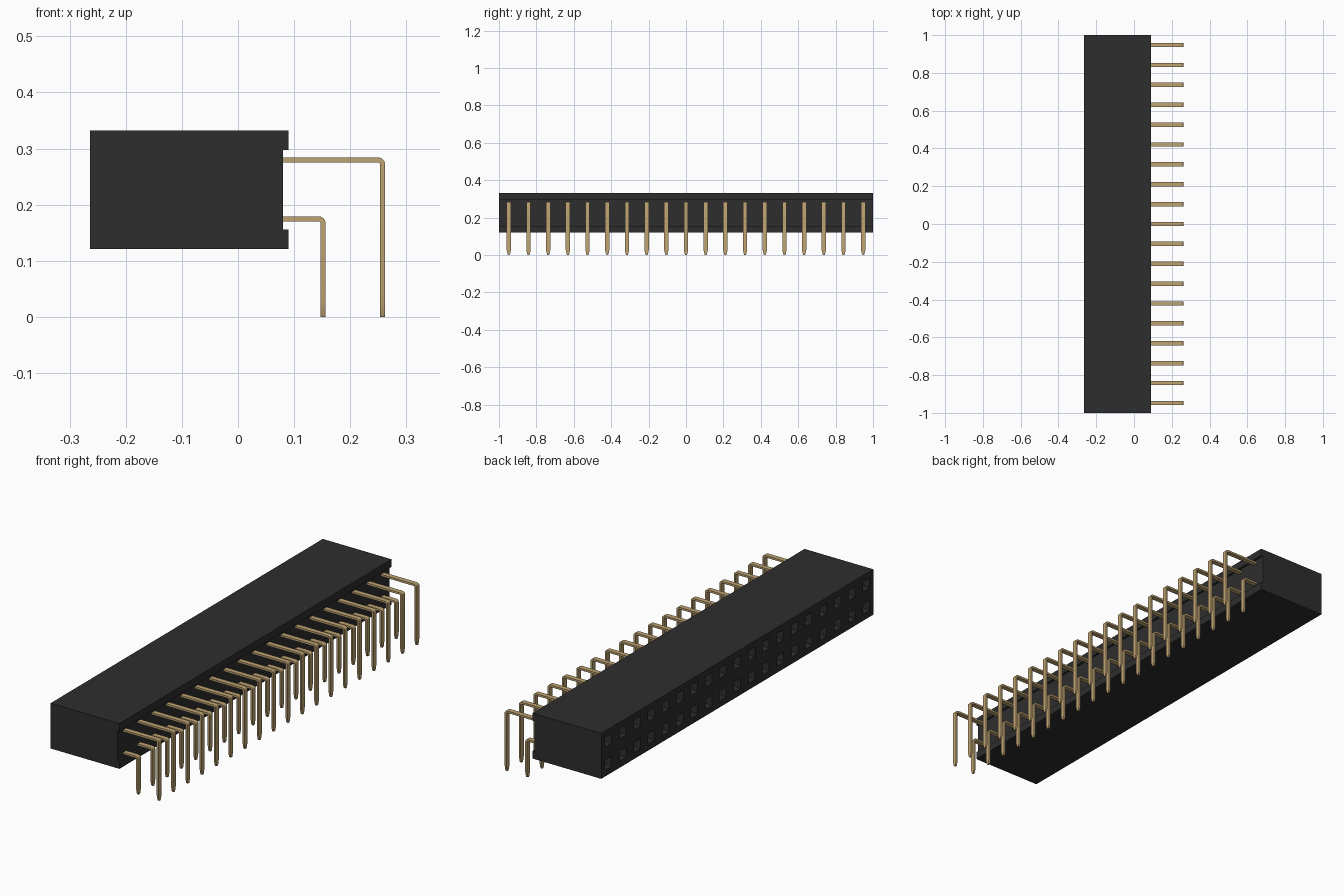
import bpy, bmesh, math
from mathutils import Vector

cube = bpy.data.objects.get("Cube")
if cube:
    bpy.data.objects.remove(cube, do_unlink=True)

COUNT = 19
PITCH = 2 / COUNT
FIRST_Y = -1 + PITCH / 2
ROWS = {"upper": (0.284, 0.262), "lower": (0.179, 0.156)}  # top z, outer x
THICK = 0.009


def make_material(name, rgb):
    mat = bpy.data.materials.new(name)
    mat.use_nodes = True
    color = (*rgb, 1)
    mat.diffuse_color = color
    mat.node_tree.nodes["Principled BSDF"].inputs["Base Color"].default_value = color
    return mat


def add_object(name, bm, mat):
    bmesh.ops.recalc_face_normals(bm, faces=bm.faces)
    mesh = bpy.data.meshes.new(name)
    bm.to_mesh(mesh)
    bm.free()
    mesh.materials.append(mat)
    obj = bpy.data.objects.new(name, mesh)
    bpy.context.collection.objects.link(obj)
    return obj


black = make_material("black plastic", (0.027, 0.027, 0.027))
gold = make_material("gold metal", (0.52, 0.37, 0.17))

# Housing: profile with a shallow channel along its pin side
left, right, channel, low, high = -0.264, 0.09, 0.08, 0.121, 0.332
profile = [(left, low), (right, low), (right, 0.156), (channel, 0.156),
           (channel, 0.297), (right, 0.297), (right, high), (left, high)]
bm = bmesh.new()
base = bm.faces.new([bm.verts.new((x, -1, z)) for x, z in profile])
grown = bmesh.ops.extrude_face_region(bm, geom=[base])["geom"]
for v in grown:
    if isinstance(v, bmesh.types.BMVert):
        v.co.y = 1
bmesh.ops.recalc_face_normals(bm, faces=bm.faces)


def socket_faces():
    return [f for f in bm.faces if all(abs(v.co.x - left) < 1e-5 for v in f.verts)]


def cut(point, normal):
    faces = socket_faces()
    geom = list({g for f in faces for g in (*f.verts, *f.edges, f)})
    bmesh.ops.bisect_plane(bm, geom=geom, plane_co=point, plane_no=normal, dist=1e-6)


# Sockets: grid cuts on the mating side, then a funnel and a shaft in each square
HALF = 0.024
ys = [FIRST_Y + i * PITCH for i in range(COUNT)]
zs = [top - THICK / 2 for top, _ in ROWS.values()]
for z in zs:
    for s in (-HALF, HALF):
        cut((left, 0, z + s), (0, 0, 1))
for y in ys:
    for s in (-HALF, HALF):
        cut((left, y + s, 0), (0, 1, 0))


def is_socket(face):
    c = face.calc_center_median()
    return min(abs(c.y - y) for y in ys) < 0.005 and min(abs(c.z - z) for z in zs) < 0.005


holes = [f for f in socket_faces() if is_socket(f)]
bmesh.ops.inset_individual(bm, faces=holes, thickness=0.011, depth=-0.015)
bmesh.ops.inset_individual(bm, faces=holes, thickness=0.0005, depth=-0.12)
add_object("housing", bm, black)


# Pins: flat strip swept through a right-angle bend to a tapered tip
def make_pin_row(name, top, outer):
    radius, half = 0.012, 0.0115
    cx, cz = outer - radius, top - radius
    sections = [((0.07, top), (0.07, top - THICK), half)]
    for i in range(7):
        a = math.radians(90 - 15 * i)
        c, s = math.cos(a), math.sin(a)
        r = radius - THICK
        sections.append(((cx + radius * c, cz + radius * s), (cx + r * c, cz + r * s), half))
    for z, w in ((0.026, half), (0.006, half * 0.6), (0, half * 0.4)):
        sections.append(((outer, z), (outer - THICK, z), w))

    bm = bmesh.new()
    rings = []
    for (ox, oz), (ix, iz), w in sections:
        corners = [(ox, -w, oz), (ox, w, oz), (ix, w, iz), (ix, -w, iz)]
        rings.append([bm.verts.new(Vector(c)) for c in corners])
    for a, b in zip(rings, rings[1:]):
        for i in range(4):
            j = (i + 1) % 4
            bm.faces.new((a[i], a[j], b[j], b[i]))
    bm.faces.new(rings[0])
    bm.faces.new(rings[-1])
    row = add_object(name, bm, gold)
    row.location.y = FIRST_Y
    array = row.modifiers.new("row", "ARRAY")
    array.count = COUNT
    array.use_relative_offset = False
    array.use_constant_offset = True
    array.constant_offset_displace = (0, PITCH, 0)
    bpy.ops.object.select_all(action="DESELECT")
    row.select_set(True)
    bpy.context.view_layer.objects.active = row
    bpy.ops.object.shade_smooth_by_angle(angle=math.radians(30))


for label, (top, outer) in ROWS.items():
    make_pin_row(label + "_pins", top, outer)
